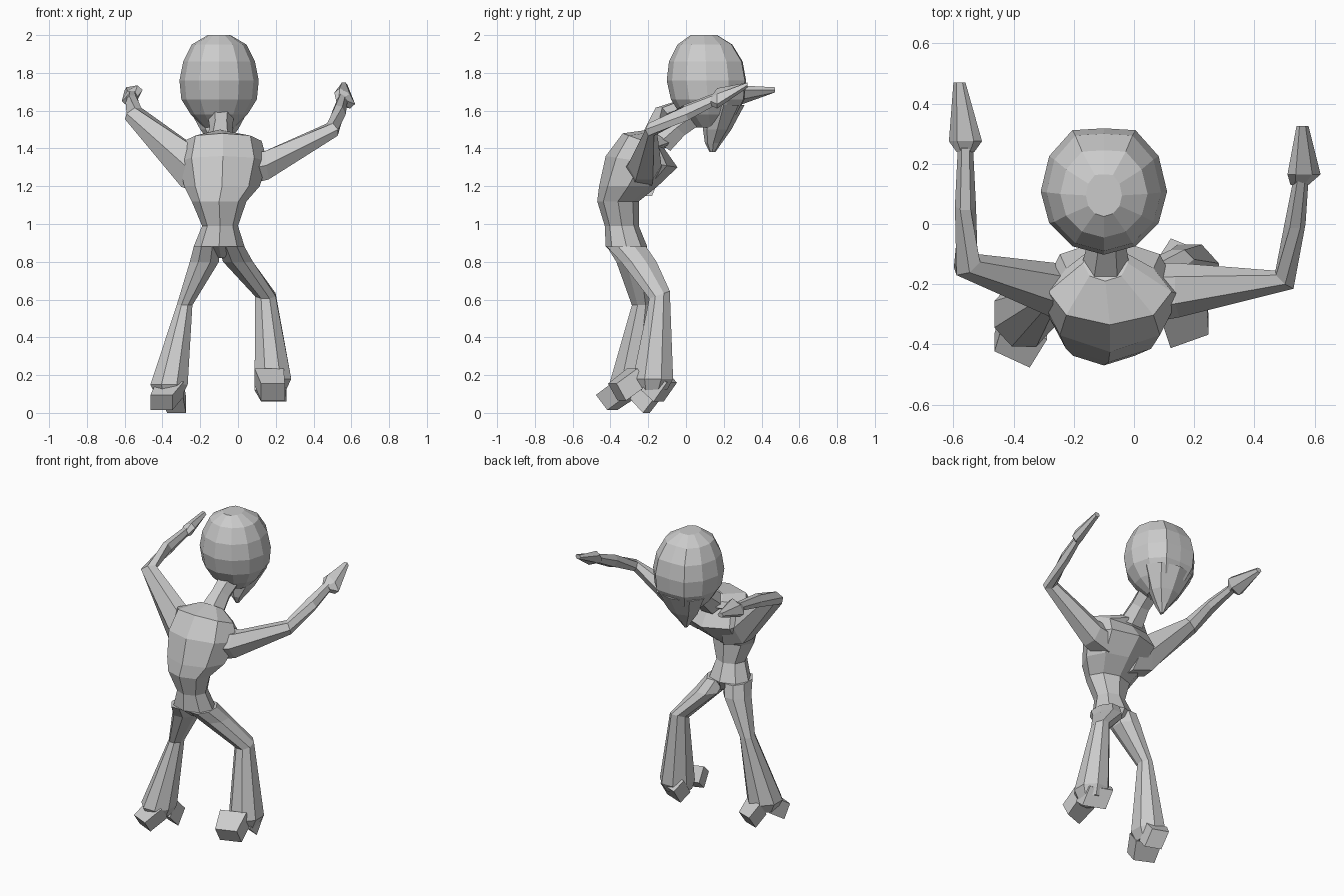
import bpy, bmesh, math
from mathutils import Vector


def loft(name, rings, n=8, phase=0.0, grow=1.0, flat=1.0):
    """Skin rings given as (centre, u half-axis, v half-axis); flat > 1 squares off the +v side."""
    bm = bmesh.new()
    loops = []
    for c, u, v in rings:
        loop = []
        for k in range(n):
            a = phase + 2 * math.pi * k / n
            s = min(1.0, math.sin(a) * flat) if math.sin(a) > 0 else math.sin(a)
            loop.append(bm.verts.new(Vector(c) + (Vector(u) * math.cos(a) + Vector(v) * s) * grow))
        loops.append(loop)
    for a, b in zip(loops, loops[1:]):
        for k in range(n):
            j = (k + 1) % n
            bm.faces.new((a[k], a[j], b[j], b[k]))
    bm.faces.new(loops[0])
    bm.faces.new(loops[-1])
    bmesh.ops.recalc_face_normals(bm, faces=bm.faces[:])
    mesh = bpy.data.meshes.new(name)
    bm.to_mesh(mesh)
    bm.free()
    ob = bpy.data.objects.new(name, mesh)
    bpy.context.collection.objects.link(ob)
    return ob


def flat_ring(x, y, z, rx, ry, tilt=0.0):
    return ((x, y, z), (rx, 0, 0), (0, ry, tilt))


def block(name, start, end, w, t):
    """Shoe end: a box that narrows slightly towards its tip."""
    loft(name, [(start, Vector(w) * 1.1, t), (end, Vector(w) * .9, t)], 4, math.pi / 4, math.sqrt(2))


# Torso: crotch to shoulders, hunched over towards +y
loft("torso", [
    flat_ring(-.09, -.29, .82, .02, .06),
    flat_ring(-.10, -.315, .88, .135, .11),
    flat_ring(-.095, -.34, .99, .095, .09),
    flat_ring(-.10, -.36, 1.12, .145, .11),
    flat_ring(-.085, -.305, 1.20, .20, .155),
    flat_ring(-.08, -.235, 1.33, .235, .19, -.03),
    flat_ring(-.08, -.225, 1.44, .205, .11, -.04),
    flat_ring(-.095, -.13, 1.46, .075, .06, -.04),
])

# Neck
loft("neck", [
    flat_ring(-.095, -.14, 1.43, .08, .065, -.05),
    flat_ring(-.09, -.05, 1.51, .06, .05, -.045),
    flat_ring(-.09, .05, 1.58, .07, .06, -.04),
], 6)

# Head, with a squared-off face on the +y side
loft("head", [flat_ring(-.10, *r) for r in [
    (.13, 1.51, .08, .08), (.12, 1.58, .15, .15), (.115, 1.66, .20, .195),
    (.108, 1.76, .21, .21), (.105, 1.86, .19, .195), (.10, 1.95, .145, .145),
    (.095, 2.0, .06, .07)]], 12, flat=1.12)

# Pointed beard
loft("beard", [
    flat_ring(-.10, .20, 1.63, .17, .11),
    flat_ring(-.10, .165, 1.50, .10, .075),
    flat_ring(-.10, .145, 1.43, .045, .045),
    flat_ring(-.10, .14, 1.38, .01, .015),
], 8)

# Left and right arms: shoulder, mid, elbow, wrist
loft("left_arm", [
    ((-.17, -.23, 1.27), (0, .10, 0), (-.03, 0, .14)),
    ((-.265, -.22, 1.305), (.01, .09, 0), (.035, 0, .125)),
    ((-.555, -.135, 1.585), (.035, .035, 0), (.03, -.01, .035)),
    ((-.56, .06, 1.645), (.035, 0, 0), (0, -.015, .042)),
    ((-.56, .26, 1.68), (.025, 0, 0), (0, -.01, .028)),
], 6)
loft("right_arm", [
    ((.04, -.23, 1.29), (0, .10, 0), (0, 0, .10)),
    ((.15, -.22, 1.31), (0, .09, 0), (-.015, 0, .085)),
    ((.50, -.185, 1.50), (-.03, .03, 0), (-.015, 0, .038)),
    ((.535, .0, 1.59), (-.035, 0, .01), (0, -.015, .04)),
    ((.555, .15, 1.66), (-.025, 0, .01), (0, -.01, .028)),
], 6)

# Hands: narrow wrist, wide palm, blunt fingertips
for side, wrist, palm, tip, roll in [
        ("left", (-.56, .24, 1.675), (-.56, .275, 1.68), (-.58, .47, 1.71), .03),
        ("right", (.55, .13, 1.65), (.565, .165, 1.665), (.56, .325, 1.735), -.03)]:
    loft(side + "_hand", [
        (wrist, (.03, 0, 0), (0, 0, .025)),
        (palm, (.055, 0, roll), (0, 0, .045)),
        (tip, (.02, 0, 0), (0, 0, .016)),
    ], 6)

# Flared trouser legs: hip, thigh, knee, cuff
loft("left_leg", [
    flat_ring(-.165, -.315, .88, .07, .105),
    flat_ring(-.178, -.28, .80, .078, .09),
    flat_ring(-.283, -.235, .57, .042, .052),
    flat_ring(-.365, -.30, .15, .10, .108),
    flat_ring(-.365, -.30, .09, .07, .08),
], 8, math.pi / 8, 1.07)
loft("right_leg", [
    flat_ring(-.035, -.315, .88, .07, .105),
    flat_ring(.0, -.25, .80, .08, .095),
    flat_ring(.145, -.14, .625, .055, .055, .02),
    flat_ring(.185, -.175, .18, .098, .108),
    flat_ring(.18, -.18, .12, .075, .08),
], 8, math.pi / 8, 1.07)

# Shoe ends: slanted blocks in front of and behind each cuff
block("left_shoe_back", (-.36, -.32, .125), (-.405, -.42, .055), (.065, -.03, 0), (0, .03, -.04))
block("left_shoe_front", (-.35, -.24, .12), (-.325, -.175, .045), (.055, -.02, 0), (0, .035, .045))
block("right_shoe_back", (.165, -.26, .19), (.185, -.365, .11), (.07, .025, 0), (0, .025, -.045))
block("right_shoe_front", (.17, -.17, .17), (.19, -.11, .11), (.075, -.03, 0), (0, .035, .05))
